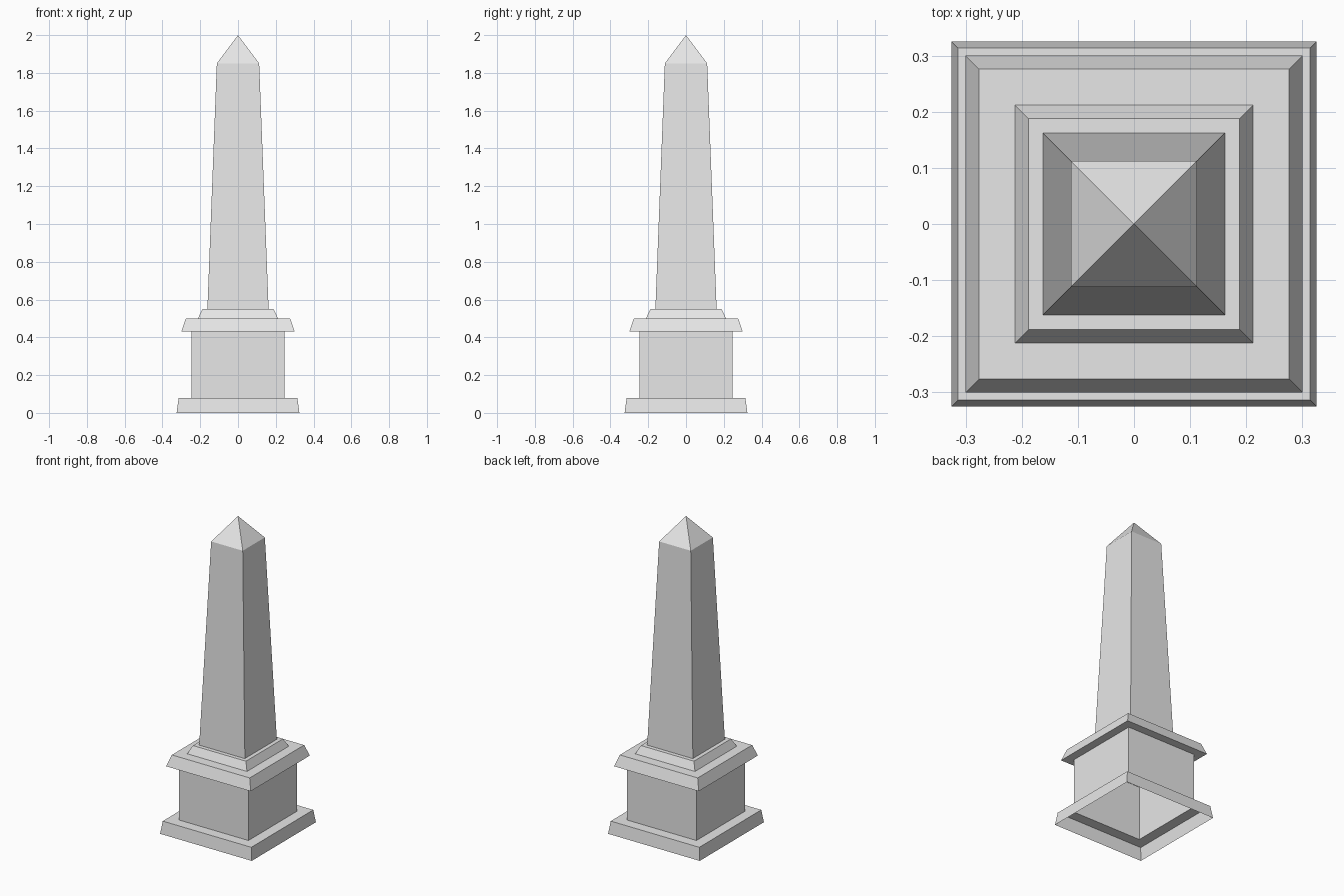
import bpy
import bmesh

cube = bpy.data.objects.get("Cube")
if cube:
    bpy.data.objects.remove(cube, do_unlink=True)

# One plain stone colour
stone = bpy.data.materials.new("pale_grey_stone")
stone.use_nodes = True
colour = (0.8, 0.8, 0.8, 1)
stone.diffuse_color = colour
stone.node_tree.nodes["Principled BSDF"].inputs["Base Color"].default_value = colour

CORNERS = ((-1, -1), (1, -1), (1, 1), (-1, 1))


def square_shell(name, profile):
    """Skin square rings given as (half width, height), bottom to top; zero width is a point."""
    bm = bmesh.new()
    rings = []
    for half, z in profile:
        if half == 0:
            rings.append([bm.verts.new((0, 0, z))] * 4)
        else:
            rings.append([bm.verts.new((x * half, y * half, z)) for x, y in CORNERS])
    for low, high in zip(rings, rings[1:]):
        for i in range(4):
            j = (i + 1) % 4
            loop = [low[i], low[j], high[j], high[i]]
            bm.faces.new(list(dict.fromkeys(loop)))
    mesh = bpy.data.meshes.new(name)
    bm.to_mesh(mesh)
    bm.free()
    mesh.materials.append(stone)
    obj = bpy.data.objects.new(name, mesh)
    bpy.context.collection.objects.link(obj)
    return obj


# Hollow foot slab, open underneath, with its top ledge
square_shell("foot_slab", [(0.325, 0), (0.314, 0.08), (0.247, 0.08)])

# Pedestal block
square_shell("pedestal", [(0.247, 0.08), (0.247, 0.43)])

# Overhanging cornice: underside, sloped side and top ledge
square_shell("cornice", [(0.247, 0.43), (0.3, 0.43), (0.276, 0.5), (0.212, 0.5)])

# Small sloped step under the shaft
square_shell("shaft_step", [(0.212, 0.5), (0.188, 0.55), (0.162, 0.55)])

# Tapered shaft and pointed cap
square_shell("shaft", [(0.162, 0.55), (0.112, 1.85)])
square_shell("pyramid_cap", [(0.112, 1.85), (0, 2)])
